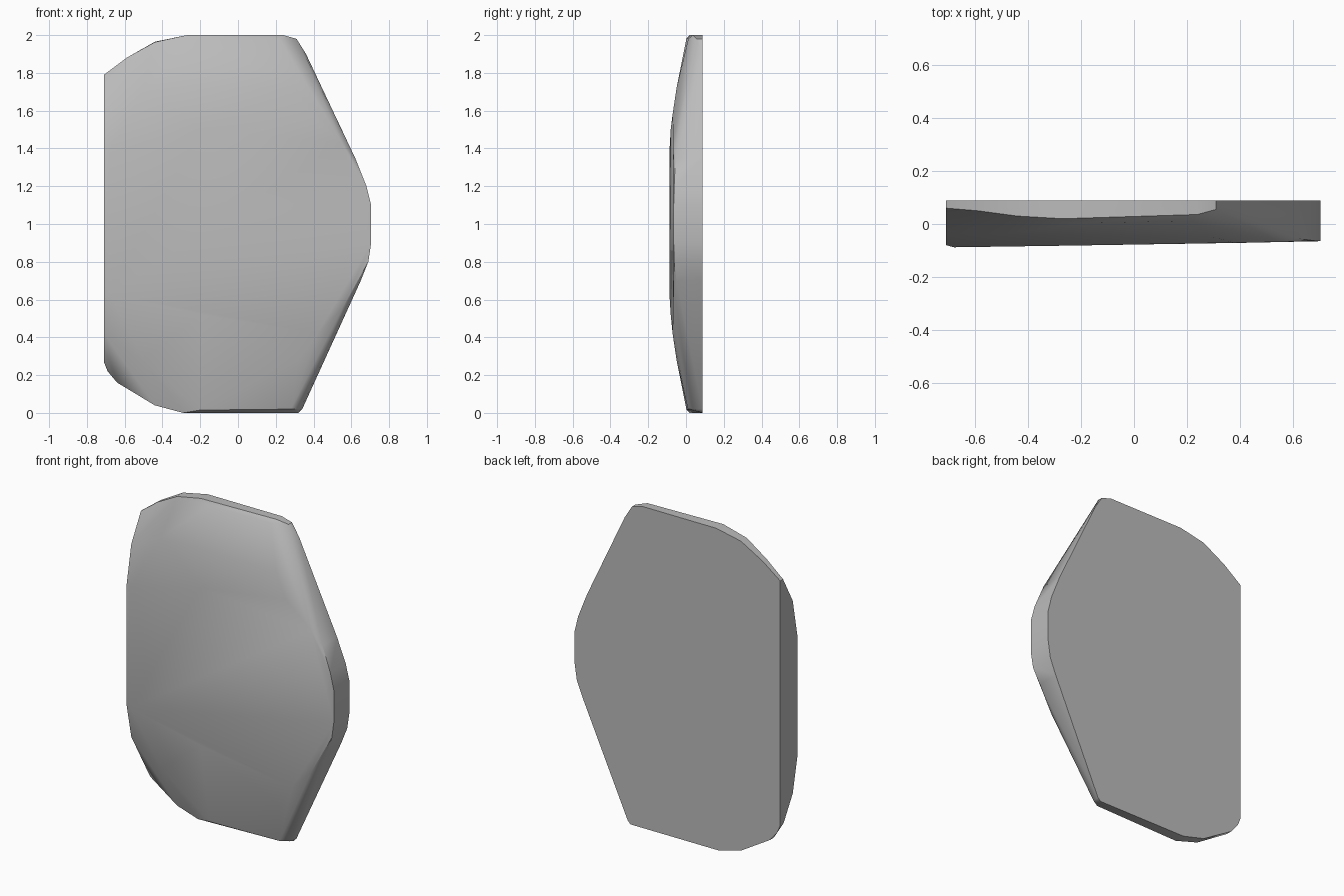
import bpy, bmesh, math

cube = bpy.data.objects.get("Cube")
if cube:
    bpy.data.objects.remove(cube, do_unlink=True)

BACK = 0.088

# Flat back outline (x, z)
outline = [(-.71, 1.79), (-.59, 1.88), (-.44, 1.965), (-.27, 2), (.24, 2),
           (.31, 1.98), (.36, 1.9), (.62, 1.35), (.68, 1.2), (.705, 1.1),
           (.705, .9), (.69, .8), (.65, .7), (.34, .02), (.32, 0),
           (-.29, 0), (-.44, .04), (-.64, .16), (-.69, .22), (-.71, .27)]

# Front rim of the side walls (x, y, z)
rim = [(-.71, .06, 1.79), (-.59, .05, 1.88), (-.44, .03, 1.963), (-.27, .02, 2),
       (-.2, .003, 1.985), (.24, .036, 2), (.22, .012, 1.98), (.31, .055, 1.98),
       (.62, -.055, 1.35), (.68, -.063, 1.2), (.705, -.065, 1.1),
       (.705, -.065, .9), (.69, -.063, .8), (.65, -.05, .7),
       (.33, .04, .02), (.28, .01, .02), (-.2, .003, .015), (-.29, .02, 0),
       (-.44, .03, .04), (-.64, .05, .16), (-.71, .055, .27)]

# Gently domed front, sloping away to top and bottom (x, y, z)
front = [(-.71, -.08, 1.39), (-.68, -.088, 1.38), (-.2, -.081, 1.5),
         (.38, -.071, 1.58), (.55, -.068, 1.43), (-.71, -.035, 1.62),
         (-.5, -.038, 1.72), (.3, -.05, 1.72),
         (-.71, -.08, .63), (-.68, -.088, .63), (-.2, -.081, .52),
         (.42, -.071, .42), (.55, -.068, .55), (-.71, -.035, .42),
         (-.5, -.038, .28), (.32, -.05, .28)]

# Convex slab wrapped around the outline, rim and front
bm = bmesh.new()
for p in [(x, BACK, z) for x, z in outline] + rim + front:
    bm.verts.new(p)
hull = bmesh.ops.convex_hull(bm, input=bm.verts[:])
loose = {g for g in hull["geom_interior"] + hull["geom_unused"]
         if isinstance(g, bmesh.types.BMVert)}
bmesh.ops.delete(bm, geom=list(loose), context="VERTS")
bmesh.ops.dissolve_limit(bm, angle_limit=math.radians(1),
                         verts=bm.verts[:], edges=bm.edges[:])
bmesh.ops.recalc_face_normals(bm, faces=bm.faces[:])
mesh = bpy.data.meshes.new("slab")
bm.to_mesh(mesh)
bm.free()

slab = bpy.data.objects.new("slab", mesh)
bpy.context.collection.objects.link(slab)

# Plain grey
grey = bpy.data.materials.new("plain grey")
grey.use_nodes = True
colour = (.5, .5, .5, 1)
grey.diffuse_color = colour
grey.node_tree.nodes["Principled BSDF"].inputs["Base Color"].default_value = colour
mesh.materials.append(grey)

# Smooth front with sharp wall edges
bpy.ops.object.select_all(action="DESELECT")
slab.select_set(True)
bpy.context.view_layer.objects.active = slab
bpy.ops.object.shade_smooth_by_angle(angle=math.radians(35))
